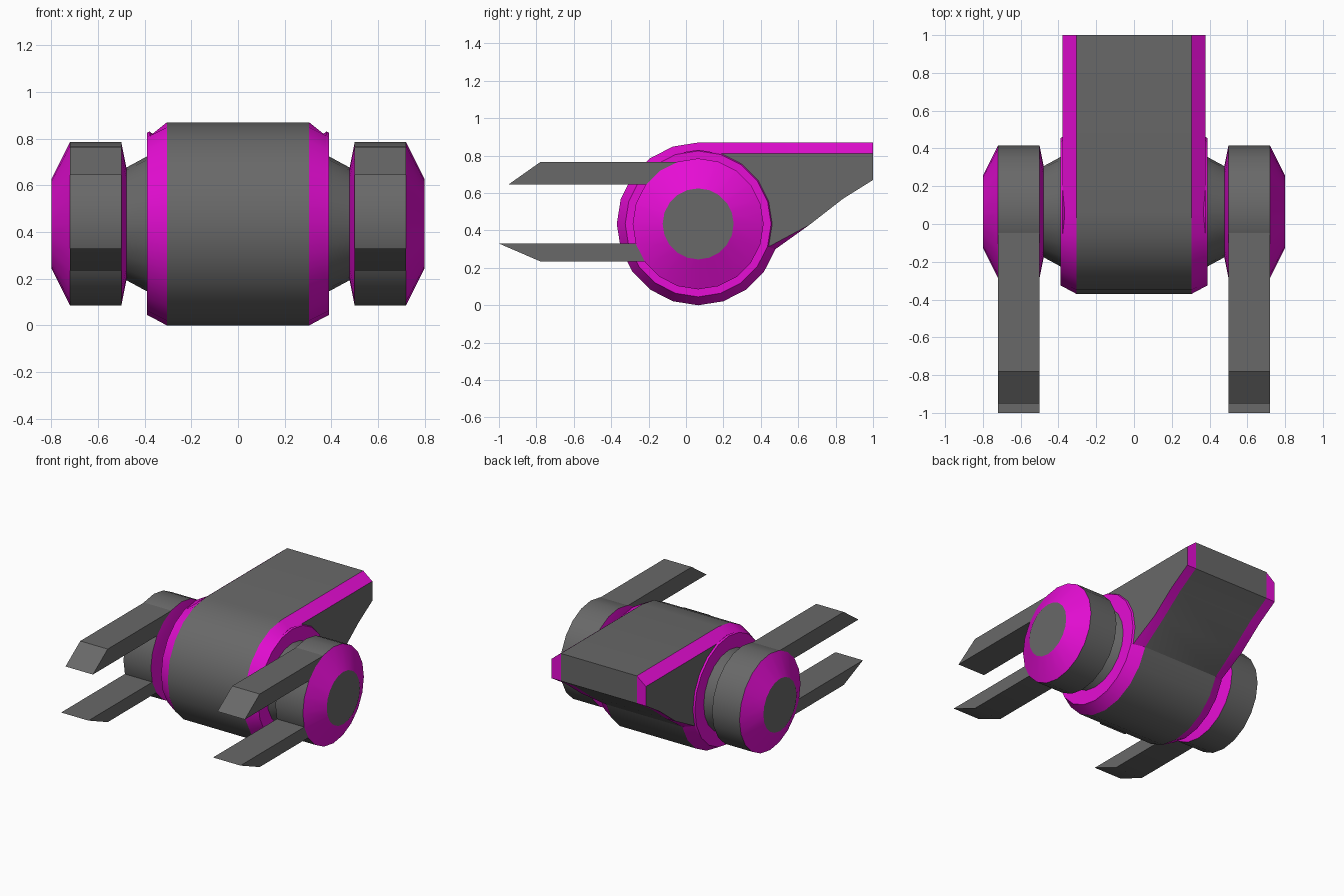
import bpy, bmesh
from math import sin, cos, radians

cube = bpy.data.objects.get("Cube")
if cube:
    bpy.data.objects.remove(cube, do_unlink=True)


def material(name, rgb):
    m = bpy.data.materials.new(name)
    m.use_nodes = True
    m.diffuse_color = (*rgb, 1)
    m.node_tree.nodes["Principled BSDF"].inputs["Base Color"].default_value = (*rgb, 1)
    return m


GREY, MAGENTA = 0, 1
MATERIALS = [material("dark grey", (0.14, 0.14, 0.14)),
             material("magenta", (0.79, 0.004, 0.66))]
AXIS_Y, AXIS_Z = 0.065, 0.435
SIDES = 20
STEP = 360 / SIDES
parts = []


def circle(radius, count=SIDES):
    """Points (y, z) around the axle, starting at the top and going forward."""
    angles = [radians(90 + STEP * i) for i in range(count)]
    return [(AXIS_Y + radius * cos(a), AXIS_Z + radius * sin(a)) for a in angles]


def loft(name, sections, colours, start_cap=GREY, end_cap=GREY):
    """Bridge (x, outline) sections; colours holds one entry per band."""
    bm = bmesh.new()
    rings = [[bm.verts.new((x, y, z)) for y, z in outline] for x, outline in sections]
    for a, b, colour in zip(rings, rings[1:], colours):
        for i in range(len(a)):
            j = (i + 1) % len(a)
            bm.faces.new((a[i], a[j], b[j], b[i])).material_index = colour
    bm.faces.new(rings[0]).material_index = start_cap
    bm.faces.new(rings[-1]).material_index = end_cap
    bmesh.ops.recalc_face_normals(bm, faces=bm.faces)
    mesh = bpy.data.meshes.new(name)
    bm.to_mesh(mesh)
    bm.free()
    for m in MATERIALS:
        mesh.materials.append(m)
    obj = bpy.data.objects.new(name, mesh)
    bpy.context.collection.objects.link(obj)
    parts.append(obj)


# Central barrel with the rear arm, edged by bevel bands
arm_underside = [(0.66, 0.43), (0.84, 0.57), (1, 0.67)]
outer = circle(0.435, 15) + arm_underside + [(1, 0.87)]
inner = [(y, min(z, 0.812)) for y, z in circle(0.396, 15)] + arm_underside + [(1, 0.812)]
loft("barrel_and_arm",
     [(-0.378, inner), (-0.305, outer), (0.305, outer), (0.378, inner)],
     [MAGENTA, GREY, MAGENTA])

# Upper and lower prong outlines
prongs = {
    "upper_prong": [(0, 0.645), (-0.95, 0.645), (-0.78, 0.765), (0, 0.765)],
    "lower_prong": [(0, 0.235), (-0.78, 0.235), (-1, 0.33), (0, 0.33)],
}

for side, s in (("left", 1), ("right", -1)):
    # Raised collar on the barrel side
    loft(side + "_collar", [(s * 0.36, circle(0.38)), (s * 0.378, circle(0.396)),
                            (s * 0.39, circle(0.39))],
         [MAGENTA, MAGENTA], MAGENTA, MAGENTA)
    # Tapered neck
    loft(side + "_neck", [(s * 0.37, circle(0.3)), (s * 0.49, circle(0.235))], [GREY])
    # Wheel hub with bevelled rims
    loft(side + "_hub",
         [(s * 0.478, circle(0.24)), (s * 0.5, circle(0.35)),
          (s * 0.72, circle(0.35)), (s * 0.8, circle(0.19))],
         [MAGENTA, GREY, MAGENTA], MAGENTA, GREY)
    # Forward prongs
    for name, outline in prongs.items():
        loft(side + "_" + name, [(s * 0.5, outline), (s * 0.72, outline)], [GREY])

# Smooth the round faces, keep the bevel edges crisp
bpy.ops.object.select_all(action="DESELECT")
for obj in parts:
    obj.select_set(True)
bpy.context.view_layer.objects.active = parts[0]
bpy.ops.object.shade_smooth_by_angle(angle=radians(24))
